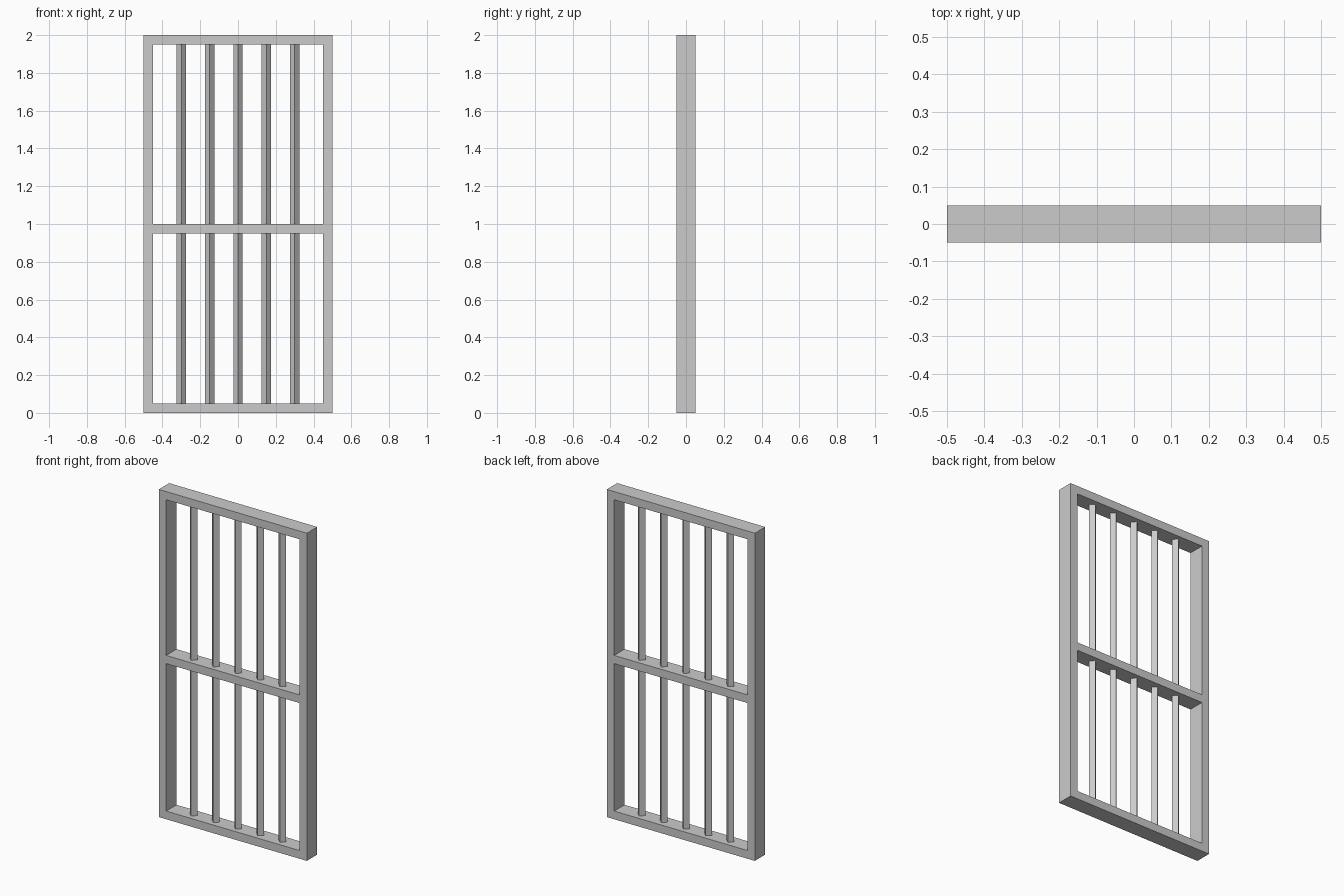
import bpy
import math

old = bpy.data.objects.get("Cube")
if old:
    bpy.data.objects.remove(old, do_unlink=True)

WIDTH, DEPTH, HEIGHT, RAIL = 1.0, 0.1, 2.0, 0.05

# Plain grey metal
metal = bpy.data.materials.new("grey_metal")
metal.use_nodes = True
grey = (0.6, 0.6, 0.6, 1.0)
metal.diffuse_color = grey
metal.node_tree.nodes["Principled BSDF"].inputs["Base Color"].default_value = grey


def finish(name):
    obj = bpy.context.object
    obj.name = name
    obj.data.materials.append(metal)
    return obj


def box(name, center, size):
    bpy.ops.mesh.primitive_cube_add(size=1, location=center)
    obj = finish(name)
    obj.scale = size
    bpy.ops.object.transform_apply(location=False, rotation=False, scale=True)


# Outer frame: two full-height stiles
for side, name in ((-1, "right_stile"), (1, "left_stile")):
    box(name, (side * (WIDTH - RAIL) / 2, 0, HEIGHT / 2), (RAIL, DEPTH, HEIGHT))

# Rails between the stiles
for name, top in (("bottom_rail", RAIL), ("middle_rail", HEIGHT / 2), ("top_rail", HEIGHT)):
    box(name, (0, 0, top - RAIL / 2), (WIDTH - 2 * RAIL, DEPTH, RAIL))

# Square bars set corner-forward, in a lower and an upper row
for row, low, high in (("lower", RAIL, HEIGHT / 2 - RAIL),
                       ("upper", HEIGHT / 2, HEIGHT - RAIL)):
    for i in range(5):
        bpy.ops.mesh.primitive_cylinder_add(
            vertices=4, radius=RAIL / 2, depth=high - low,
            location=((i - 2) * 0.15, 0, (low + high) / 2))
        finish(f"{row}_bar_{i + 1}")
